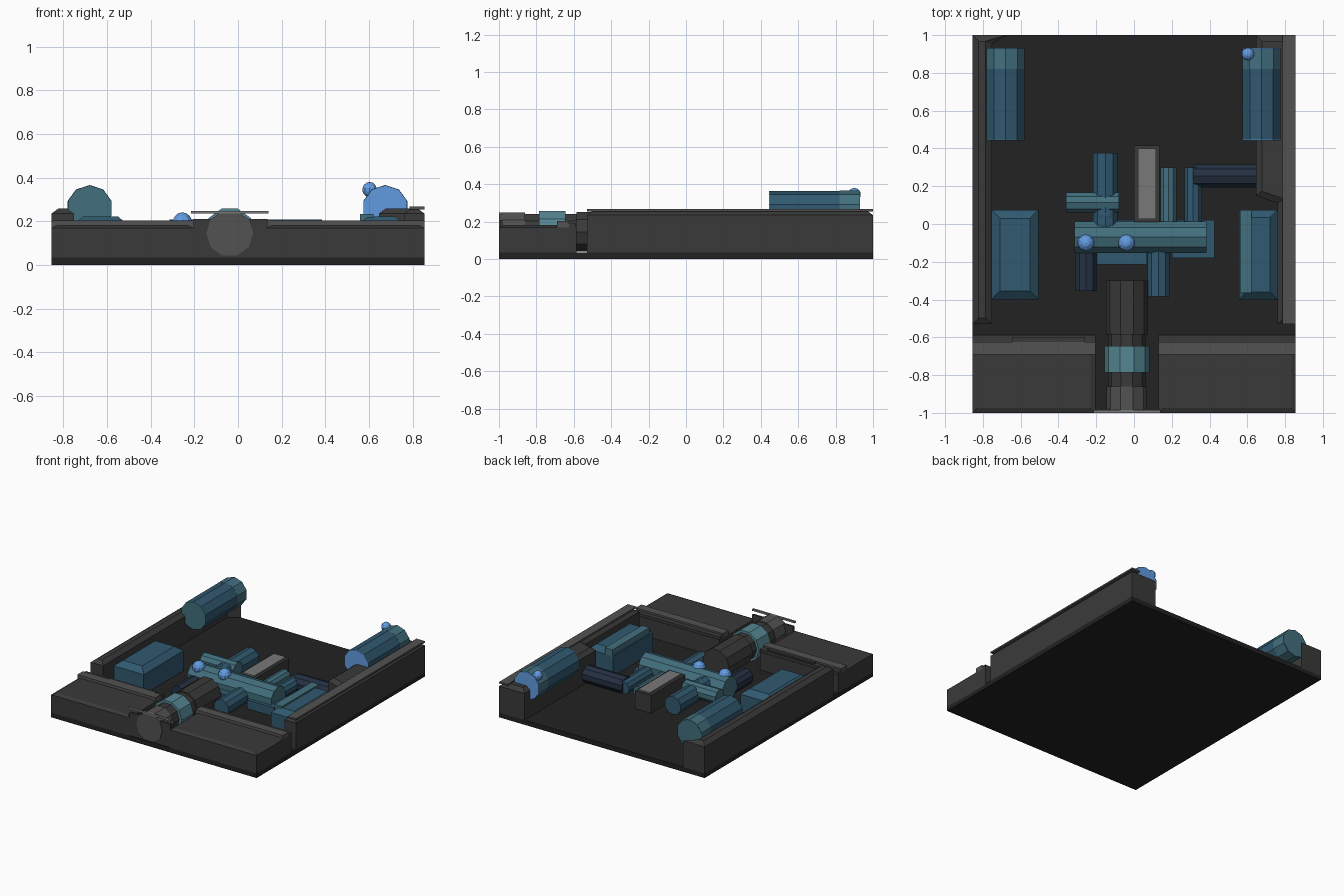
import bpy, bmesh
from math import sin, cos, pi
from mathutils import Matrix

if "Cube" in bpy.data.objects:
    bpy.data.objects.remove(bpy.data.objects["Cube"])

def mat(name, r, g, b):
    m = bpy.data.materials.new(name)
    m.diffuse_color = (r, g, b, 1)
    m.use_nodes = True
    m.node_tree.nodes["Principled BSDF"].inputs["Base Color"].default_value = m.diffuse_color
    return m

FLOOR = mat("floor_black", .016, .016, .016)
DARK = mat("dark_grey", .042, .042, .042)
GREY = mat("mid_grey", .085, .085, .085)
LIGHT = mat("light_grey", .19, .19, .19)
TEAL = mat("teal", .055, .16, .21)
PALE = mat("pale_teal", .09, .24, .29)
BLUE = mat("steel_blue", .03, .10, .16)
NAVY = mat("navy", .018, .03, .055)
GLOW = mat("bright_blue", .12, .33, .75)

def finish(name, bm, m):
    bmesh.ops.recalc_face_normals(bm, faces=bm.faces)
    me = bpy.data.meshes.new(name)
    bm.to_mesh(me)
    bm.free()
    me.materials.append(m)
    ob = bpy.data.objects.new(name, me)
    bpy.context.collection.objects.link(ob)
    return ob

def slab(name, outline, z0, z1, m, inset=0, rise=0):
    """Upright prism; optional sloped rim rising to an inset top."""
    bm = bmesh.new()
    f = bm.faces.new([bm.verts.new((x, y, z0)) for x, y in outline])
    f.normal_update()
    if f.normal.z < 0:
        f.normal_flip()
    bottom = f.copy()
    top = bmesh.ops.extrude_face_region(bm, geom=[f])["geom"]
    bmesh.ops.translate(bm, vec=(0, 0, z1 - z0), verts=[v for v in top if isinstance(v, bmesh.types.BMVert)])
    bmesh.ops.remove_doubles(bm, verts=bm.verts, dist=1e-5)
    bm.normal_update()
    if inset:
        lid = [g for g in bm.faces if all(abs(v.co.z - z1) < 1e-5 for v in g.verts)]
        bmesh.ops.inset_region(bm, faces=lid, thickness=inset, depth=0, use_even_offset=True)
        verts = {v for g in lid for v in g.verts}
        bmesh.ops.translate(bm, vec=(0, 0, rise), verts=list(verts))
    return finish(name, bm, m)

def box(name, x0, x1, y0, y1, z0, z1, m, inset=0, rise=0):
    return slab(name, [(x0, y0), (x1, y0), (x1, y1), (x0, y1)], z0, z1, m, inset, rise)

def rod(name, axis, a, b, c, z, r, m, n=10, flat=False):
    """Faceted cylinder along x or y from a to b; c is the other coordinate."""
    bm = bmesh.new()
    rings = []
    for t in (a, b):
        ring = []
        for i in range(n):
            p = 2 * pi * (i + (.5 if flat else 0)) / n
            u, w = c + r * sin(p), z + r * cos(p)
            ring.append(bm.verts.new((t, u, w) if axis == "x" else (u, t, w)))
        bm.faces.new(ring)
        rings.append(ring)
    for i in range(n):
        j = (i + 1) % n
        bm.faces.new((rings[0][i], rings[0][j], rings[1][j], rings[1][i]))
    return finish(name, bm, m)

def ball(name, x, y, z, r, m=GLOW):
    bm = bmesh.new()
    bmesh.ops.create_uvsphere(bm, u_segments=10, v_segments=7, radius=r,
                              matrix=Matrix.Translation((x, y, z)))
    return finish(name, bm, m)

# Base plate and side walls
box("base_plate", -.855, .855, -1, 1, 0, .035, FLOOR)
slab("left_wall", [(-.855, -.53), (-.752, -.53), (-.752, .95), (-.675, 1), (-.855, 1)],
     .03, .235, DARK, .033, .024)
slab("right_wall", [(.855, -.53), (.76, -.53), (.76, .11), (.645, .15), (.645, 1), (.855, 1)],
     .03, .235, DARK, .033, .024)
box("right_wall_cap", .785, .855, -.53, 1, .255, .267, GREY)

# Front blocks with lips
for side, x0, x1 in (("left", -.855, -.205), ("right", .13, .855)):
    box(side + "_front_block", x0, x1, -1, -.585, .03, .17, DARK, .025, .012)
    box(side + "_front_lip", x0, x1, -.69, -.625, .17, .203, GREY)
    box(side + "_front_back_edge", x0, x1, -.625, -.587, .165, .19, DARK)
box("lip_strip", -.645, -.26, -.63, -.6, .18, .2, DARK)
box("front_panel", -.205, .135, -.995, -.98, .03, .21, DARK)
box("front_bar", -.215, .14, -1, -.985, .235, .248, LIGHT)

# Central barrel, stepped along y
for name, a, b, r, m in (("nose", -1, -.86, .108, GREY), ("neck", -.86, -.78, .1, DARK),
                         ("collar", -.785, -.645, .119, PALE), ("rear_neck", -.645, -.58, .1, DARK),
                         ("barrel", -.585, -.3, .111, DARK)):
    rod("barrel_" + name, "y", a, b, -.038, .145, r, m, 10, True)

# Tanks at the back
for side, x, end in (("left", -.68, TEAL), ("right", .675, GLOW)):
    rod(side + "_tank", "y", .448, .82, x, .26, .105, BLUE)
    rod(side + "_tank_cap", "y", .82, .927, x, .26, .106, TEAL)
    rod(side + "_tank_front_end", "y", .443, .448, x, .26, .105, end)
    rod(side + "_tank_back_end", "y", .927, .931, x, .26, .105, end)
ball("tank_light", .603, .9, .345, .035)

# Side boxes
box("left_side_box", -.755, -.505, -.4, .075, .03, .185, BLUE, .045, .037)
box("right_side_box", .555, .76, -.4, .075, .03, .185, BLUE, .04, .037)
box("right_box_strip", .56, .622, -.365, .075, .15, .233, TEAL)

# Machinery in the middle
rod("main_cylinder", "x", -.315, .385, -.07, .12, .088, TEAL)
box("main_cradle", .2, .425, -.18, .02, .03, .1, BLUE)
box("under_box", -.225, .07, -.215, .02, .03, .11, BLUE)
rod("rear_pipe", "y", -.02, .375, -.152, .12, .069, BLUE)
rod("cross_pipe", "x", -.36, -.08, .113, .14, .056, TEAL)
ball("pipe_joint", -.152, .05, .125, .065, BLUE)
rod("short_pipe", "y", -.02, .3, .183, .1, .045, TEAL)
rod("long_pipe", "y", -.02, .3, .313, .1, .049, BLUE)
rod("wall_pipe", "x", .315, .65, .253, .1, .064, NAVY)
rod("front_right_pipe", "y", -.385, -.1, .13, .1, .062, BLUE)
rod("front_left_pipe", "y", -.355, -.1, -.253, .09, .06, NAVY)
for i, x in enumerate((-.255, -.04)):
    ball(f"cylinder_light_{i + 1}", x, -.1, .195, .046)

# Grey upright box with pale lid
box("grey_box", 0, .135, .01, .415, .03, .17, DARK)
box("grey_box_lid", .02, .117, .027, .4, .17, .18, LIGHT)
